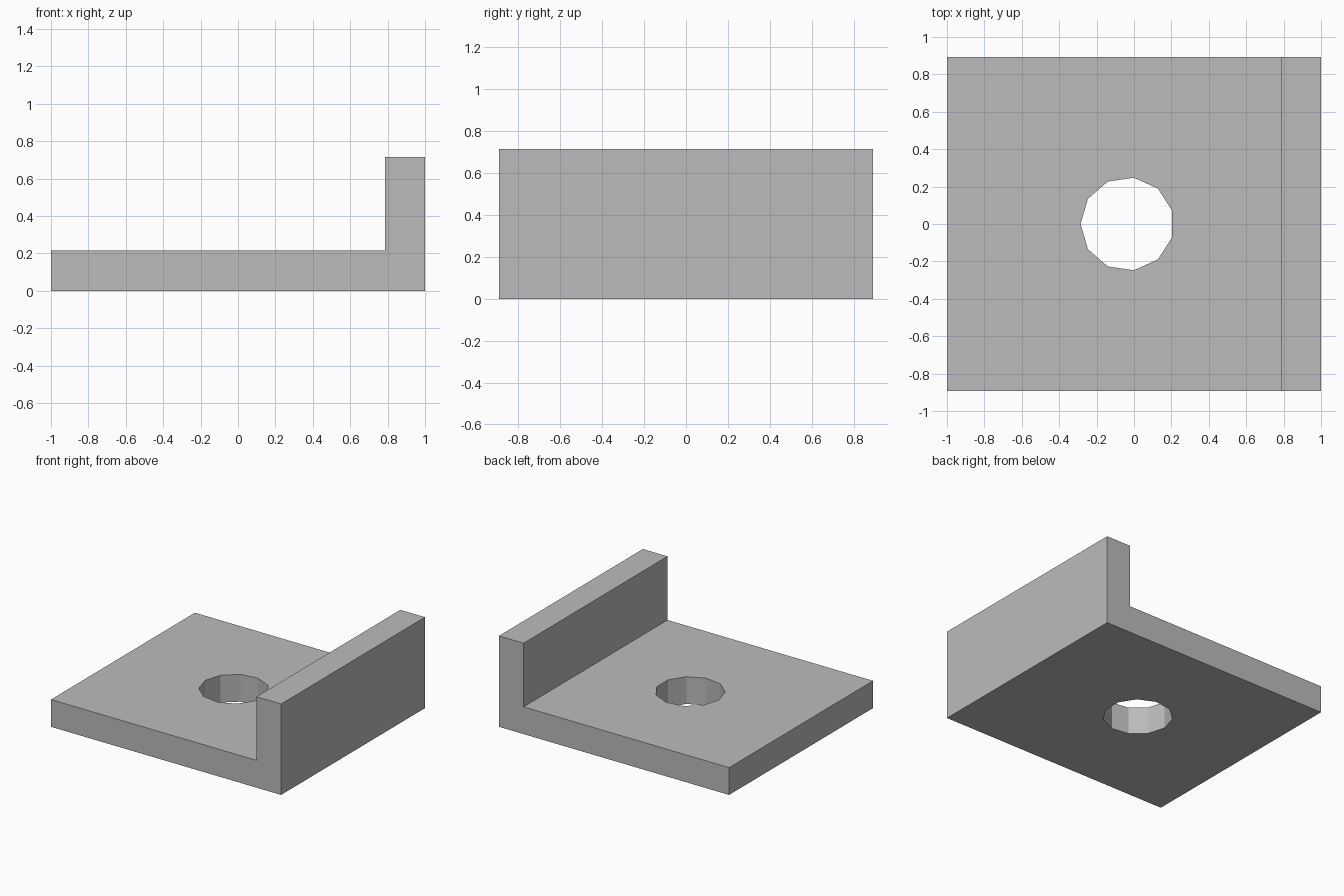
import bpy
import bmesh
import math

if "Cube" in bpy.data.objects:
    bpy.data.objects.remove(bpy.data.objects["Cube"], do_unlink=True)

UNIT = 1 / 14
HALF_DEPTH = 12.5 * UNIT

# Plain grey finish
grey = bpy.data.materials.new("plain grey")
grey.use_nodes = True
color = (0.5, 0.5, 0.5, 1)
grey.diffuse_color = color
grey.node_tree.nodes["Principled BSDF"].inputs["Base Color"].default_value = color

# L-shaped bracket: base plate with an upright flange on its left edge
profile = [(-14, 0), (14, 0), (14, 10), (11, 10), (11, 3), (-14, 3)]
bm = bmesh.new()
section = bm.faces.new([bm.verts.new((x * UNIT, -HALF_DEPTH, z * UNIT)) for x, z in profile])
extruded = bmesh.ops.extrude_face_region(bm, geom=[section])["geom"]
bmesh.ops.translate(bm, vec=(0, 2 * HALF_DEPTH, 0),
                    verts=[v for v in extruded if isinstance(v, bmesh.types.BMVert)])
bmesh.ops.recalc_face_normals(bm, faces=bm.faces)
mesh = bpy.data.meshes.new("bracket")
bm.to_mesh(mesh)
bm.free()
mesh.materials.append(grey)
bracket = bpy.data.objects.new("bracket", mesh)
bpy.context.collection.objects.link(bracket)

# Eleven-sided hole through the plate, one corner pointing to +x
bpy.ops.mesh.primitive_cylinder_add(vertices=11, radius=3.5 * UNIT, depth=1,
                                    location=(-0.5 * UNIT, 0, 0),
                                    rotation=(0, 0, math.pi / 2))
cutter = bpy.context.object
cutter.name = "hole_cutter"
cutter.hide_render = True
cutter.data.materials.append(grey)

cut = bracket.modifiers.new("hole", "BOOLEAN")
cut.operation = "DIFFERENCE"
cut.solver = "EXACT"
cut.object = cutter
bpy.context.view_layer.objects.active = bracket
bpy.ops.object.modifier_apply(modifier=cut.name)
bpy.data.objects.remove(cutter, do_unlink=True)
